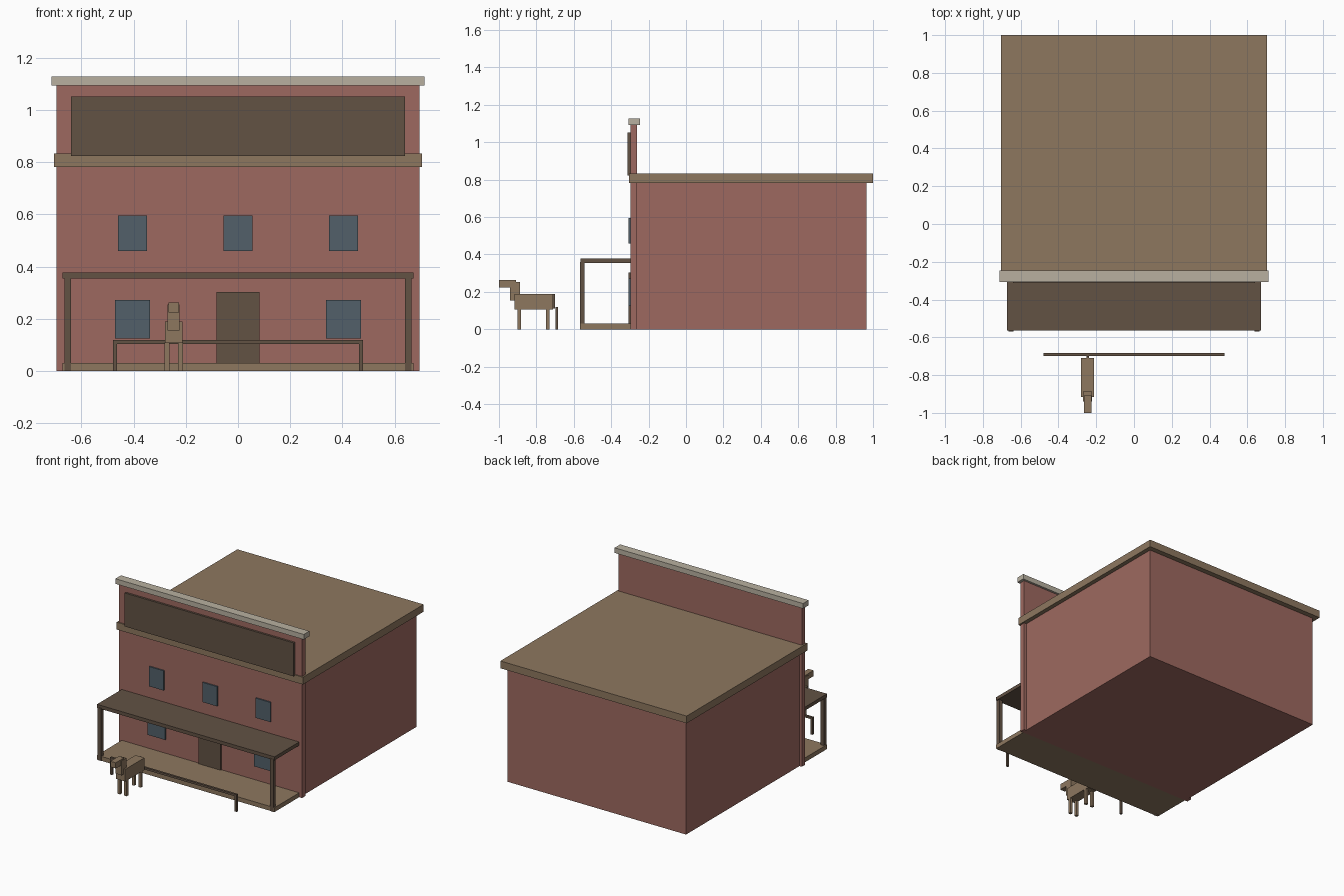
import bpy

cube = bpy.data.objects.get("Cube")
if cube:
    bpy.data.objects.remove(cube, do_unlink=True)


def material(name, rgb):
    lin = [((c / 255 + 0.055) / 1.055) ** 2.4 for c in rgb] + [1.0]
    m = bpy.data.materials.new(name)
    m.use_nodes = True
    m.diffuse_color = lin
    m.node_tree.nodes["Principled BSDF"].inputs["Base Color"].default_value = lin
    return m


BRICK = material("red brick", (158, 105, 96))
TAN = material("tan wood", (141, 119, 95))
DARK = material("dark wood", (98, 82, 68))
GLASS = material("blue grey glass", (82, 96, 106))
STONE = material("pale stone", (184, 176, 160))


def box(name, mat, x, y, z):
    """Box from (min, max) ranges on each axis."""
    ranges = (x, y, z)
    bpy.ops.mesh.primitive_cube_add(size=1, location=[(a + b) / 2 for a, b in ranges])
    ob = bpy.context.object
    ob.name = name
    ob.scale = [b - a for a, b in ranges]
    bpy.ops.object.transform_apply(location=False, rotation=False, scale=True)
    ob.data.materials.append(mat)
    return ob


def span(centre, width):
    return (centre - width / 2, centre + width / 2)


SIDES = (("right", -1), ("left", 1))
WALL = -0.298  # front plane of the facade

# Building shell
box("building_body", BRICK, span(0, 1.352), (-0.265, 0.965), (0, 0.79))
box("facade", BRICK, span(0, 1.388), (WALL, -0.262), (0, 1.1))
box("roof", TAN, span(0, 1.41), (-0.305, 1.0), (0.782, 0.832))
box("cornice", STONE, span(0, 1.426), (-0.307, -0.247), (1.093, 1.128))
box("sign_board", DARK, span(0, 1.28), (-0.312, WALL + 0.005), (0.823, 1.052))

# Door and windows
box("door", DARK, span(0, 0.166), (-0.307, WALL + 0.002), (0.03, 0.303))
for side, s in SIDES:
    box(side + "_lower_window", GLASS, span(s * 0.404, 0.134),
        (-0.307, WALL + 0.002), (0.125, 0.272))
for label, cx in (("right", -0.404), ("middle", 0), ("left", 0.404)):
    box(label + "_upper_window", GLASS, span(cx, 0.111),
        (-0.307, WALL + 0.002), (0.46, 0.595))

# Porch
box("porch_deck", TAN, span(0, 1.344), (-0.565, WALL + 0.002), (0, 0.03))
box("porch_awning", DARK, span(0, 1.344), (-0.565, WALL + 0.002), (0.354, 0.378))
for side, s in SIDES:
    box(side + "_porch_post", DARK, span(s * 0.652, 0.026), (-0.568, -0.542), (0, 0.36))

# Hitching rail
RAIL_Y = span(-0.691, 0.015)
box("hitching_rail", DARK, span(0, 0.958), RAIL_Y, (0.104, 0.118))
for side, s in SIDES:
    box(side + "_hitching_post", DARK, span(s * 0.4715, 0.015), RAIL_Y, (0, 0.106))

# Horse
HX = -0.246
box("horse_body", TAN, span(HX, 0.068), (-0.917, -0.71), (0.107, 0.19))
box("horse_neck", TAN, span(HX, 0.046), (-0.94, -0.888), (0.155, 0.254))
box("horse_head", TAN, span(HX, 0.04), (-1.0, -0.908), (0.224, 0.263))
box("horse_tail", DARK, span(HX, 0.013), (-0.712, -0.7), (0.11, 0.188))
for side, s in SIDES:
    for end, cy in (("front", -0.892), ("rear", -0.738)):
        box(f"horse_{end}_{side}_leg", TAN, span(HX + s * 0.025, 0.019),
            span(cy, 0.019), (0, 0.11))
